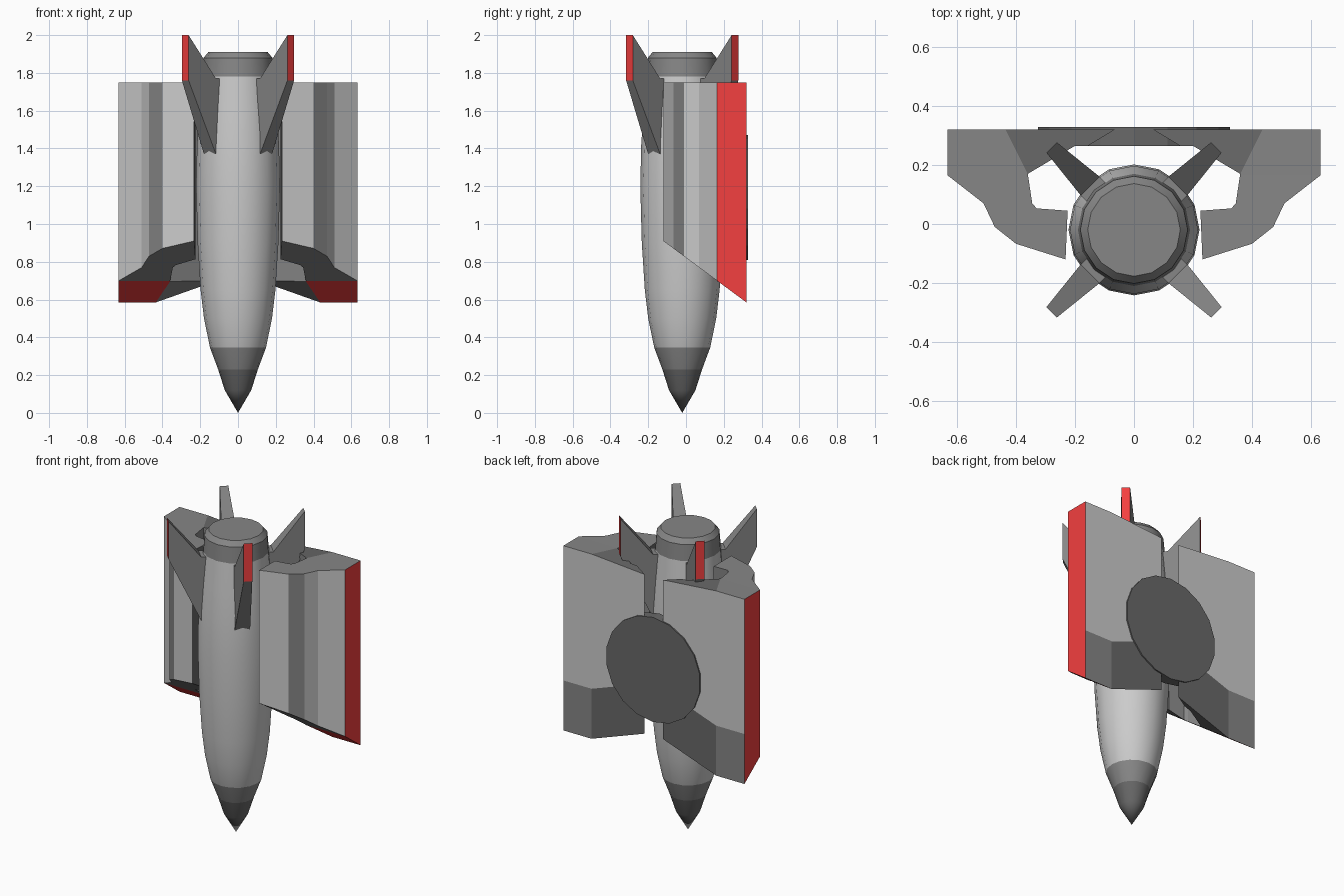
import bpy, bmesh, math
from mathutils import Vector

if "Cube" in bpy.data.objects:
    bpy.data.objects.remove(bpy.data.objects["Cube"])

def mat(name, c):
    m = bpy.data.materials.new(name)
    m.diffuse_color = (*c, 1)
    m.use_nodes = True
    m.node_tree.nodes["Principled BSDF"].inputs["Base Color"].default_value = m.diffuse_color
    return m

MATS = [mat("light_grey", (.62, .62, .62)), mat("dark_grey", (.24, .24, .24)),
        mat("charcoal", (.14, .14, .14)), mat("red", (.9, .05, .05))]
LIGHT, DARK, CHAR, RED = range(4)
AXIS_Y = -.02  # fuselage axis

def finish(bm, name):
    bmesh.ops.recalc_face_normals(bm, faces=bm.faces)
    me = bpy.data.meshes.new(name)
    bm.to_mesh(me)
    bm.free()
    for m in MATS:
        me.materials.append(m)
    ob = bpy.data.objects.new(name, me)
    bpy.context.collection.objects.link(ob)
    return ob

def prism(bm, bottom, top):
    """Closed solid between two matching rings of points."""
    lo = [bm.verts.new(p) for p in bottom]
    hi = [bm.verts.new(p) for p in top]
    n = len(lo)
    caps = [bm.faces.new(lo[::-1]), bm.faces.new(hi)]
    sides = [bm.faces.new((lo[i], lo[(i + 1) % n], hi[(i + 1) % n], hi[i])) for i in range(n)]
    return caps, sides

# Fuselage: lathed profile (radius, z), pointed nose at the bottom
profile = [(0, 0), (.07, .12), (.105, .23), (.148, .345), (.18, .5), (.198, .65),
           (.214, .9), (.222, 1.2), (.217, 1.42), (.205, 1.6), (.19, 1.78),
           (.182, 1.88), (.157, 1.91), (0, 1.91)]
SEG = 16
bm = bmesh.new()
rings = []
for r, z in profile:
    if r == 0:
        rings.append([bm.verts.new((0, AXIS_Y, z))] * SEG)
    else:
        rings.append([bm.verts.new((r * math.cos(a), AXIS_Y + r * math.sin(a), z))
                      for a in (2 * math.pi * i / SEG for i in range(SEG))])
for k in range(len(rings) - 1):
    z = (profile[k][1] + profile[k + 1][1]) / 2
    for i in range(SEG):
        j = (i + 1) % SEG
        loop = list(dict.fromkeys((rings[k][i], rings[k][j], rings[k + 1][j], rings[k + 1][i])))
        f = bm.faces.new(loop)
        f.material_index = CHAR if z < .23 else DARK if z < .345 or z > 1.78 else LIGHT
body = finish(bm, "fuselage")
bpy.context.view_layer.objects.active = body
body.select_set(True)
bpy.ops.object.shade_smooth_by_angle(angle=math.radians(30))

# Four diagonal tail fins, tapering outwards, with a red tip face
fin = [(.15, 1.37, .045), (.21, 1.37, .045), (.395, 1.76, .025),
       (.395, 2.0, .025), (.21, 1.77, .045), (.15, 1.77, .045)]
for k in range(4):
    a = math.radians(45 + 90 * k)
    out, side = Vector((math.cos(a), math.sin(a), 0)), Vector((-math.sin(a), math.cos(a), 0))
    base = Vector((0, AXIS_Y, 0))
    bm = bmesh.new()
    rows = [[base + out * r + side * s * w + Vector((0, 0, z)) for r, z, w in fin] for s in (-1, 1)]
    caps, sides = prism(bm, *rows)
    for f in caps + sides:
        f.material_index = DARK
    sides[2].material_index = RED
    finish(bm, f"tail_fin_{k + 1}")

# Wing pods: cross-sections (x, y) cut by a sloping underside
def under(y):
    return .91 - .739 * (y + .12)

def inward(x, y):  # distance inside the fold line between outer and inner pod
    return max(0, .36 + (y - .17) * .5 - x)

outer = [(.435, .32), (.632, .32), (.632, .165), (.51, .07), (.472, -.01), (.40, -.067),
         (.232, -.12), (.225, .045), (.33, .053), (.345, .07), (.36, .17)]
outer_mats = [LIGHT, RED, LIGHT, LIGHT, DARK, LIGHT, CHAR, DARK, DARK, DARK, LIGHT]
inner = [(.435, .32), (.36, .17), (.2, .265), (.156, .265), (.065, .32)]

def pod(name, section, mats, s, top_mat, band_normal):
    bm = bmesh.new()
    lo = [(s * x, y, under(y) + .354 * inward(x, y)) for x, y in section]
    hi = [(s * x, y, 1.75 - .08 * inward(x, y)) for x, y in section]
    caps, sides = prism(bm, lo, hi)
    for f, m in zip(sides, mats):
        f.material_index = m
    caps[0].material_index = DARK
    caps[1].material_index = top_mat
    # dark band along the foot of the back panel
    nx, nz = band_normal
    bmesh.ops.bisect_plane(bm, geom=bm.verts[:] + bm.edges[:] + bm.faces[:],
                           plane_co=(s * .435, 0, .9), plane_no=(s * nx, 0, nz))
    # red strip on the rear of the sloping underside
    bmesh.ops.bisect_plane(bm, geom=bm.verts[:] + bm.edges[:] + bm.faces[:],
                           plane_co=(0, .165, 0), plane_no=(0, 1, 0))
    bmesh.ops.recalc_face_normals(bm, faces=bm.faces)
    for f in bm.faces:
        c = f.calc_center_median()
        if f.normal.y > .95 and c.y > .3 and c.z < (.9 if nx == 0 else 1.03 - .354 * abs(c.x) + .03):
            f.material_index = DARK if nx == 0 else CHAR
        if nx == 0 and f.normal.z < -.5 and c.y > .165:
            f.material_index = RED
    finish(bm, name)

for s, label in ((-1, "left"), (1, "right")):
    pod(f"{label}_wing_pod", outer, outer_mats, s, DARK, (0, 1))
    pod(f"{label}_wing_root", inner, [DARK, DARK, DARK, DARK, LIGHT], s, CHAR, (.354, 1))

# Round back hub joining the two wings
bm = bmesh.new()
ring = [(.33 * math.cos(2 * math.pi * (i + .5) / 18), .33 * math.sin(2 * math.pi * (i + .5) / 18) + 1.14)
        for i in range(18)]
caps, sides = prism(bm, [(x, .265, z) for x, z in ring], [(x, .328, z) for x, z in ring])
for f in caps + sides:
    f.material_index = CHAR
finish(bm, "back_hub")
